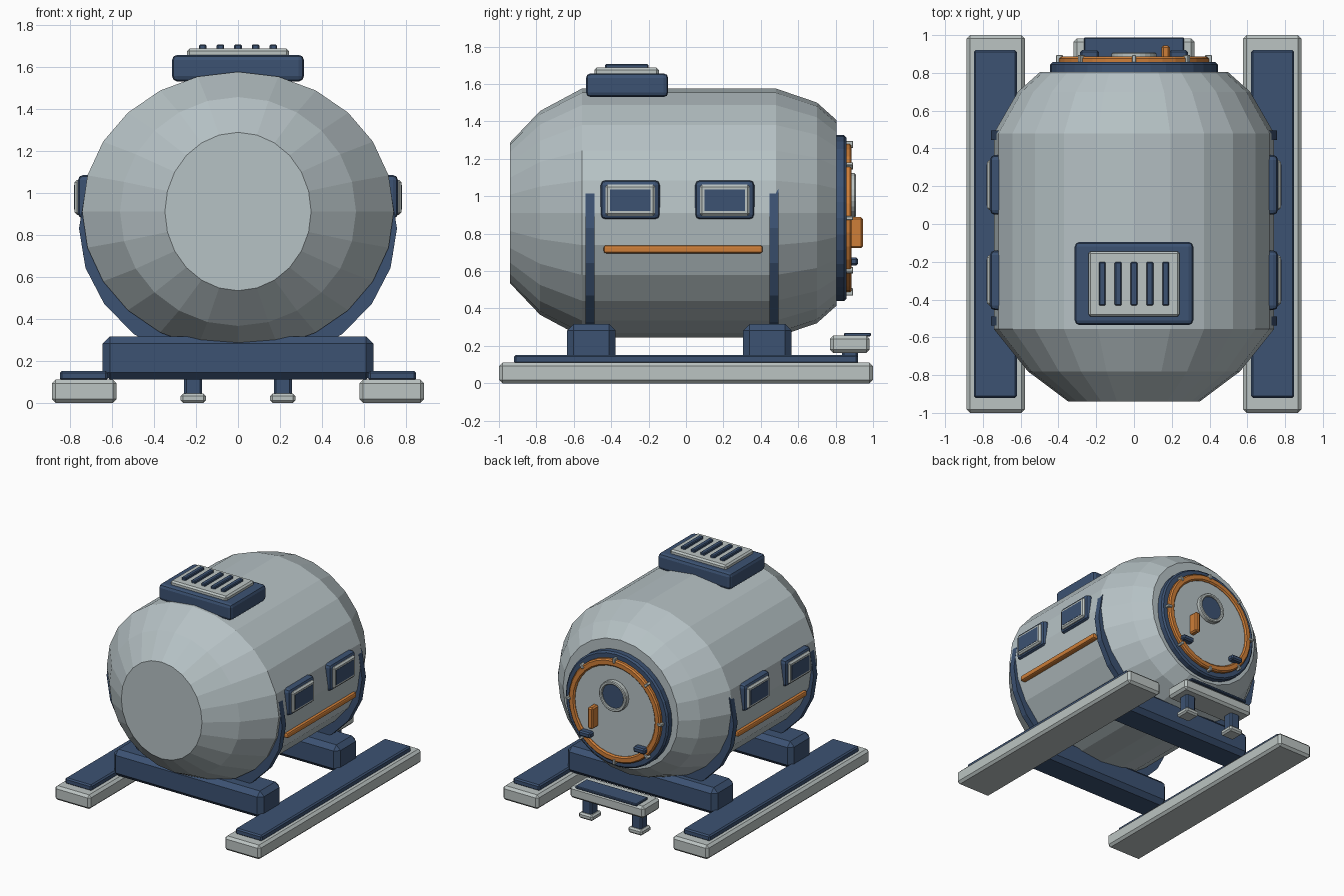
import bpy, bmesh, math
from mathutils import Matrix

if "Cube" in bpy.data.objects:
    bpy.data.objects.remove(bpy.data.objects["Cube"])


def material(name, rgb):
    m = bpy.data.materials.new(name)
    m.use_nodes = True
    m.diffuse_color = (*rgb, 1)
    m.node_tree.nodes["Principled BSDF"].inputs["Base Color"].default_value = (*rgb, 1)
    return m


HULL = material("hull grey", (0.47, 0.54, 0.56))
TRIM = material("light trim grey", (0.50, 0.55, 0.54))
BLUE = material("navy blue", (0.045, 0.085, 0.17))
ORANGE = material("orange", (0.62, 0.21, 0.04))


def finish(bm, name, mat):
    bmesh.ops.recalc_face_normals(bm, faces=bm.faces)
    mesh = bpy.data.meshes.new(name)
    bm.to_mesh(mesh)
    bm.free()
    mesh.materials.append(mat)
    ob = bpy.data.objects.new(name, mesh)
    bpy.context.collection.objects.link(ob)
    return ob


def box(name, mat, x, y, z, bevel=0.01, segments=1):
    """Chamfered box from its (min, max) range on each axis."""
    bm = bmesh.new()
    bmesh.ops.create_cube(bm, size=1)
    for v in bm.verts:
        v.co = [r[0] if c < 0 else r[1] for c, r in zip(v.co, (x, y, z))]
    if bevel:
        bmesh.ops.bevel(bm, geom=bm.edges[:], offset=bevel, segments=segments,
                        affect='EDGES', profile=0.5)
    return finish(bm, name, mat)


def loft(name, mat, rings, cz, sides, cx=0, closed=False):
    """Elliptical rings (y, half width, half height) joined along y."""
    bm = bmesh.new()
    loops = []
    for y, a, b in rings:
        angles = [2 * math.pi * i / sides for i in range(sides)]
        loops.append([bm.verts.new((cx + a * math.cos(t), y, cz + b * math.sin(t)))
                      for t in angles])
    pairs = list(zip(loops, loops[1:]))
    if closed:
        pairs.append((loops[-1], loops[0]))
    else:
        bm.faces.new(loops[0])
        bm.faces.new(loops[-1])
    for p, q in pairs:
        for i in range(sides):
            j = (i + 1) % sides
            bm.faces.new((p[i], p[j], q[j], q[i]))
    return finish(bm, name, mat)


def ring(name, mat, y0, y1, r0, r1, cz, sides, chamfer):
    """Chamfered annulus facing the back."""
    rs = [(y0, r0), (y0, r1), (y1 - chamfer, r1), (y1, r1 - chamfer),
          (y1, r0 + chamfer), (y1 - chamfer, r0)]
    return loft(name, mat, [(y, r, r) for y, r in rs], cz, sides, closed=True)


def disc(name, mat, y0, y1, r, cz, sides, chamfer):
    return loft(name, mat, [(y0, r, r), (y1 - chamfer, r, r),
                            (y1, r - chamfer, r - chamfer)], cz, sides)


# Pressure hull
loft("hull", HULL, [(-0.94, 0.348, 0.377), (-0.78, 0.562, 0.545), (-0.556, 0.742, 0.665),
                    (0.48, 0.742, 0.665), (0.70, 0.615, 0.59), (0.805, 0.497, 0.496)],
     0.911, 24)

# Cradle straps and cross beams
for label, y0, b0 in (("front", -0.537, -0.636), ("rear", 0.446, 0.305)):
    loft(label + "_strap", BLUE, [(y0, 0.757, 0.665), (y0 + 0.048, 0.757, 0.665)], 0.83, 22)
    box(label + "_cross_beam", BLUE, (-0.645, 0.645), (b0, b0 + 0.26), (0.11, 0.317), 0.035)

# Parts mirrored on both sides
for side, s in (("left", 1), ("right", -1)):
    def span(a, b):
        return (a, b) if s > 0 else (-b, -a)

    box(side + "_skid", TRIM, span(0.578, 0.886), (-1, 1), (0, 0.11), 0.018)
    box(side + "_skid_tread", BLUE, span(0.62, 0.848), (-0.92, 0.92), (0.105, 0.152), 0.01)
    for label, y in (("front", -0.298), ("rear", 0.207)):
        name = side + "_" + label + "_window"
        box(name + "_frame", BLUE, span(0.66, 0.762), (y - 0.158, y + 0.158),
            (0.877, 1.085), 0.025, 2)
        box(name + "_rim", TRIM, span(0.74, 0.778), (y - 0.133, y + 0.133),
            (0.895, 1.062), 0.012)
        box(name + "_pane", BLUE, span(0.774, 0.780), (y - 0.109, y + 0.109),
            (0.92, 1.037), 0)
    box(side + "_rail", ORANGE, span(0.685, 0.738), (-0.44, 0.41), (0.695, 0.737), 0.012, 2)

    # Step supports and hatch hinges
    box(side + "_step_post", BLUE, span(0.172, 0.256), (0.835, 0.919), (0.03, 0.18), 0.01)
    box(side + "_step_foot", TRIM, span(0.153, 0.273), (0.817, 0.937), (0, 0.045), 0.012)
    box(side + "_hatch_hinge", BLUE, span(0.185, 0.285), (0.86, 0.92), (0.63, 0.672), 0.01)

# Entry step
box("step", TRIM, (-0.32, 0.32), (0.77, 0.982), (0.162, 0.255), 0.018)
box("step_tread", BLUE, (-0.265, 0.265), (0.845, 0.988), (0.25, 0.27), 0.005)

# Roof vent
box("vent_base", BLUE, (-0.314, 0.314), (-0.535, -0.095), (1.53, 1.657), 0.025, 2)
box("vent_plate", TRIM, (-0.242, 0.242), (-0.49, -0.145), (1.64, 1.687), 0.012)
for i in range(5):
    x = (i - 2) * 0.084
    box("vent_slat_%d" % (i + 1), BLUE, (x - 0.018, x + 0.018), (-0.432, -0.2),
        (1.68, 1.707), 0.006)

# Rear hatch
HZ = 0.883
disc("hatch_collar", BLUE, 0.79, 0.857, 0.444, HZ, 32, 0.012)
disc("hatch_door", HULL, 0.85, 0.872, 0.36, HZ, 32, 0.008)
ring("hatch_ring", ORANGE, 0.85, 0.886, 0.345, 0.397, HZ, 32, 0.01)
ring("porthole_rim", TRIM, 0.865, 0.908, 0.092, 0.118, HZ + 0.122, 24, 0.006)
disc("porthole_glass", BLUE, 0.865, 0.895, 0.098, HZ + 0.122, 24, 0.002)
box("hatch_handle", ORANGE, (0.145, 0.19), (0.865, 0.945), (0.722, 0.888), 0.01)
for i in range(8):
    clip = box("hatch_clip_%d" % (i + 1), TRIM, (-0.01, 0.01), (0.855, 0.894),
               (0.375, 0.413), 0.003)
    clip.data.transform(Matrix.Translation((0, 0, HZ)) @ Matrix.Rotation(i * math.pi / 4, 4, 'Y'))
